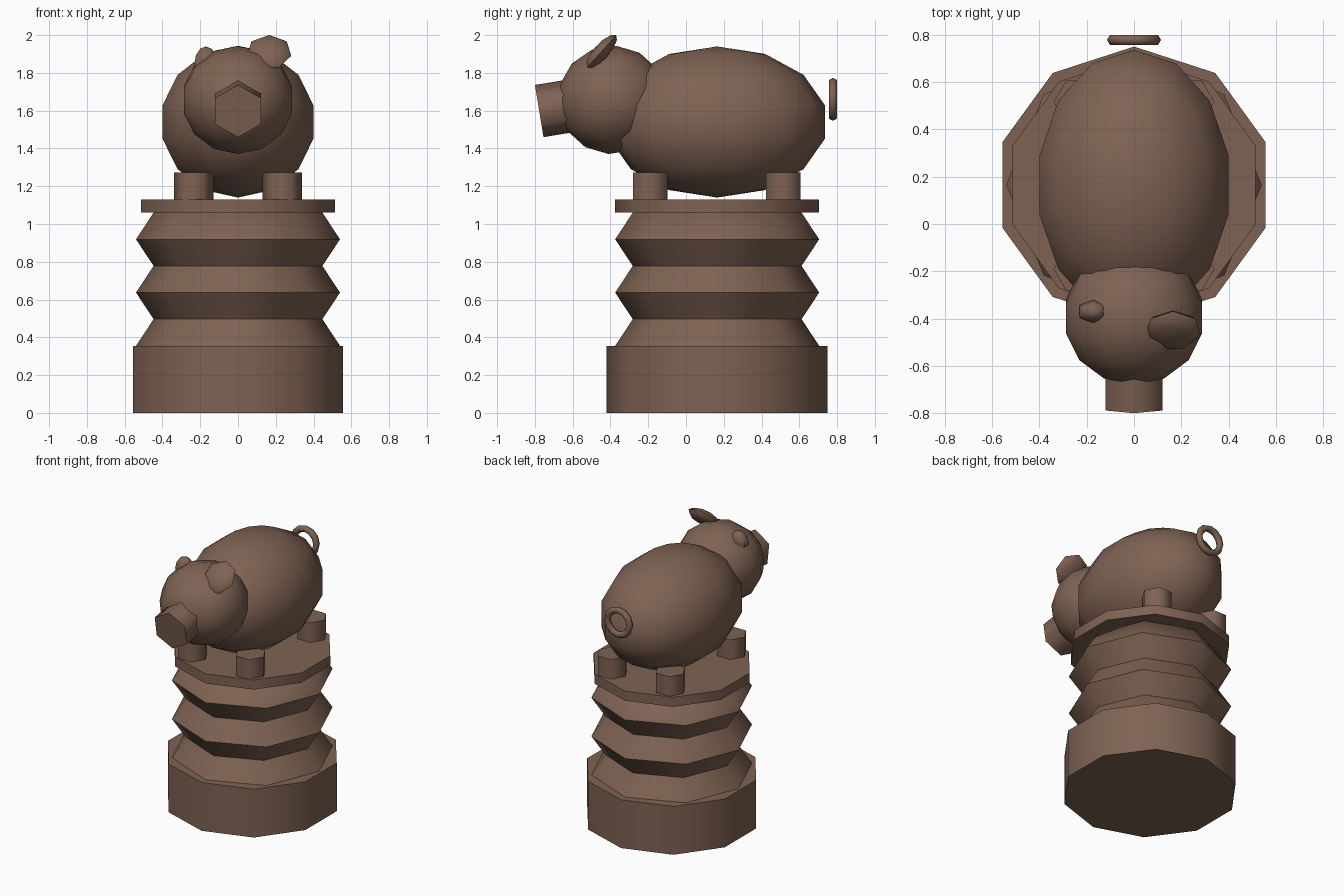
import bpy, bmesh, math
from mathutils import Matrix, Vector

if "Cube" in bpy.data.objects:
    bpy.data.objects.remove(bpy.data.objects["Cube"])

brown = bpy.data.materials.new("brown")
brown.diffuse_color = (0.21, 0.123, 0.086, 1)
brown.use_nodes = True
brown.node_tree.nodes["Principled BSDF"].inputs["Base Color"].default_value = brown.diffuse_color
CY = 0.165  # y of the body and pedestal axis


def finish(name, bm):
    bmesh.ops.recalc_face_normals(bm, faces=bm.faces)
    mesh = bpy.data.meshes.new(name)
    bm.to_mesh(mesh)
    bm.free()
    mesh.materials.append(brown)
    ob = bpy.data.objects.new(name, mesh)
    bpy.context.collection.objects.link(ob)
    bpy.ops.object.select_all(action='DESELECT')
    ob.select_set(True)
    bpy.context.view_layer.objects.active = ob
    bpy.ops.object.shade_smooth_by_angle(angle=math.radians(62))
    return ob


def place(loc, pitch=0.0, scale=(1, 1, 1)):
    return (Matrix.Translation(Vector(loc)) @ Matrix.Rotation(math.radians(pitch), 4, 'X')
            @ Matrix.Diagonal((*scale, 1)))


def ellipsoid(name, loc, radii, segs, rings, pitch=0.0):
    bm = bmesh.new()
    bmesh.ops.create_uvsphere(bm, u_segments=segs, v_segments=rings, radius=1,
                              matrix=place(loc, pitch, radii))
    return finish(name, bm)


def lathe(name, loc, profile, sides, start=90.0, pitch=0.0):
    """Stack of polygon rings (radius, height), capped at both ends."""
    bm = bmesh.new()
    rings = []
    for r, z in profile:
        angles = [math.radians(start + 360 * i / sides) for i in range(sides)]
        rings.append([bm.verts.new((r * math.cos(a), r * math.sin(a), z)) for a in angles])
    for lo, hi in zip(rings, rings[1:]):
        for i in range(sides):
            j = (i + 1) % sides
            bm.faces.new((lo[i], lo[j], hi[j], hi[i]))
    bm.faces.new(rings[0][::-1])
    bm.faces.new(rings[-1])
    bm.transform(place(loc, pitch))
    return finish(name, bm)


# Pedestal: drum, pleated spring column, top plate
lathe("base_drum", (0, CY, 0), [(0.585, 0), (0.585, 0.353)], 10)
pleats = [(0.54 if i % 2 == 0 else 0.447, 0.355 + 0.141 * i) for i in range(6)]
lathe("bellows", (0, CY, 0), pleats, 8)
lathe("top_plate", (0, CY, 0), [(0.54, 1.06), (0.54, 1.13)], 10)

# Four hexagonal feet
for side, x in (("left", -0.235), ("right", 0.235)):
    for end, y in (("front", -0.19), ("back", 0.515)):
        lathe(f"{end}_{side}_foot", (x, y, 1.13), [(0.105, 0), (0.105, 0.143)], 6, 0)

# Body, and a head pitched slightly downward together with the snout
ellipsoid("body", (0, CY, 1.54), (0.42, 0.585, 0.40), 14, 7)
ellipsoid("head", (0, -0.39, 1.657), (0.302, 0.287, 0.29), 14, 7, 99)
lathe("snout", (0, -0.777, 1.598), [(0.14, -0.25), (0.14, 0)], 6, 90, 99.3)

# Uneven ears: one raised and flat, one mostly sunk into the head
ellipsoid("right_ear", (0.165, -0.45, 1.91), (0.12, 0.12, 0.04), 7, 6, 48)
ellipsoid("left_ear", (-0.17, -0.37, 1.85), (0.07, 0.052, 0.09), 6, 6)

# Ring tail, floating just behind the body
bm = bmesh.new()
grid = []
for i in range(12):
    a = 2 * math.pi * i / 12
    row = []
    for j in range(6):
        b = 2 * math.pi * j / 6
        r = 0.09 + 0.024 * math.cos(b)
        row.append(bm.verts.new((r * math.cos(a), 0.778 + 0.024 * math.sin(b),
                                 1.66 + r * math.sin(a))))
    grid.append(row)
for i in range(12):
    for j in range(6):
        k, m = (i + 1) % 12, (j + 1) % 6
        bm.faces.new((grid[i][j], grid[k][j], grid[k][m], grid[i][m]))
finish("tail_ring", bm)
